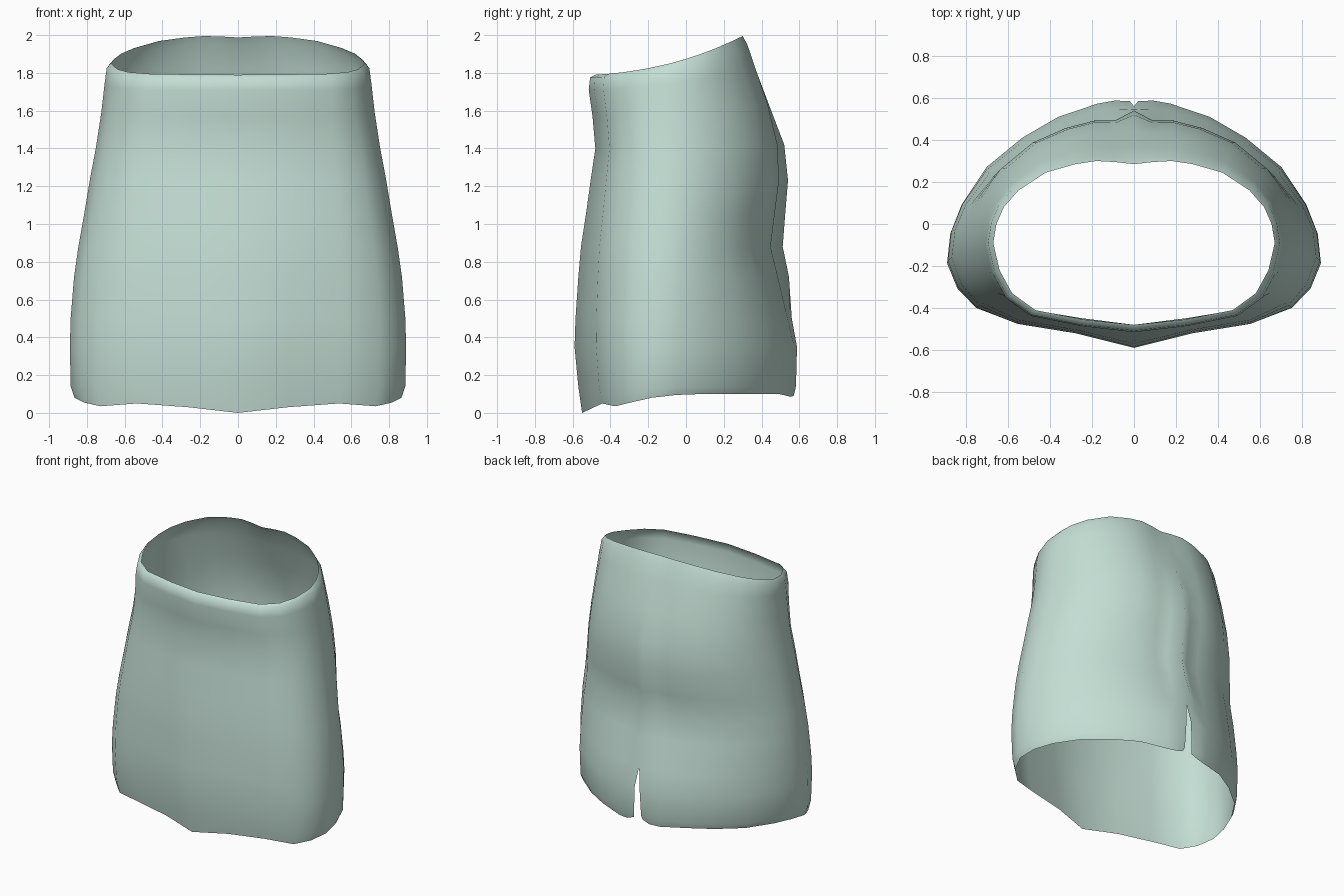
import bpy, bmesh

if "Cube" in bpy.data.objects:
    bpy.data.objects.remove(bpy.data.objects["Cube"])

MID = -0.1  # y of the side seam, where front and back depth are scaled apart

# Half cross-sections (x, y), from front centre round the side to beside the back seam
LOWER = [(0, -.59), (.27, -.52), (.55, -.475), (.75, -.40), (.84, -.31), (.89, -.19),
         (.875, -.05), (.82, .09), (.70, .27), (.53, .41), (.36, .51), (.17, .575), (.09, .59)]
UPPER = [(0, -.48), (.24, -.455), (.47, -.41), (.58, -.33), (.64, -.22), (.67, -.09),
         (.655, 0), (.62, .08), (.55, .16), (.42, .245), (.28, .285), (.18, .30), (.09, .295)]
HEM_Z = [0, .03, .05, .035, .055, .08, .095, .10, .10, .10, .10, .085, .09, .11]

# height, tilt to waist slope, half width, front y, back y, back seam y, half slit gap
LEVELS = [
    (0.00, 0.0, .865, -.55, .57, .57, .038),
    (0.14, 0.0, .886, -.57, .582, .58, .030),
    (0.35, 0.0, .890, -.59, .588, .585, .020),
    (0.50, 0.0, .886, -.585, .55, .56, 0),
    (0.72, 0.0, .868, -.57, .495, .545, 0),
    (0.88, 0.0, .845, -.556, .455, .512, 0),
    (1.05, 0.0, .815, -.53, .475, .525, 0),
    (1.23, 0.0, .785, -.505, .497, .54, 0),
    (1.40, 0.1, .752, -.48, .487, .52, 0),
    (1.57, 0.3, .724, -.495, .435, .44, 0),
    (1.71, 0.6, .706, -.515, .365, .365, 0),
    (1.775, 0.85, .695, -.508, .325, .32, 0),
    (1.79, 1.0, .670, -.48, .30, .285, 0),
]


def waist_rise(y):
    """Rise of the sloping waist edge above its front, by rim depth."""
    t = max(0.0, (y + .48) / .78)
    return .05 * t + .155 * t ** 2.2


def ring(i):
    z0, tilt, width, front, back, seam, gap = LEVELS[i]
    b = min(1.0, max(0.0, (z0 - .3) / 1.49))
    pts = []
    for k, ((xl, yl), (xu, yu)) in enumerate(zip(LOWER, UPPER)):
        def depth(y, f, r):
            return (y - MID) / (MID - f) if y < MID else (y - MID) / (r - MID)
        x = width * ((1 - b) * xl / .89 + b * xu / .67)
        if k == 12:
            x = .09
        n = (1 - b) * depth(yl, -.59, .59) + b * depth(yu, -.48, .30)
        y = MID + n * ((MID - front) if n < 0 else (back - MID))
        z = z0 + tilt * waist_rise(yu)
        pts.append((x, y, HEM_Z[k] if i == 0 else z))
    zs = HEM_Z[13] if i == 0 else z0 + tilt * waist_rise(.285)
    pts.append((gap, seam, zs))
    return pts


# Right half of the skirt as a lofted sheet, open at waist, hem and back slit
bm = bmesh.new()
rows = [[bm.verts.new(p) for p in ring(i)] for i in range(len(LEVELS))]
for low, high in zip(rows, rows[1:]):
    for k in range(len(low) - 1):
        bm.faces.new((low[k], low[k + 1], high[k + 1], high[k]))
for f in bm.faces:
    f.smooth = True
mesh = bpy.data.meshes.new("skirt")
bm.to_mesh(mesh)
bm.free()

skirt = bpy.data.objects.new("skirt", mesh)
bpy.context.collection.objects.link(skirt)

# Mirror across the centre; the slit edges stay unmerged
mirror = skirt.modifiers.new("mirror", 'MIRROR')
mirror.use_axis[0] = True
mirror.use_mirror_merge = True
mirror.merge_threshold = 0.001

cloth = bpy.data.materials.new("pale green cloth")
cloth.diffuse_color = (.55, .73, .66, 1)
cloth.use_nodes = True
cloth.node_tree.nodes["Principled BSDF"].inputs["Base Color"].default_value = cloth.diffuse_color
mesh.materials.append(cloth)
